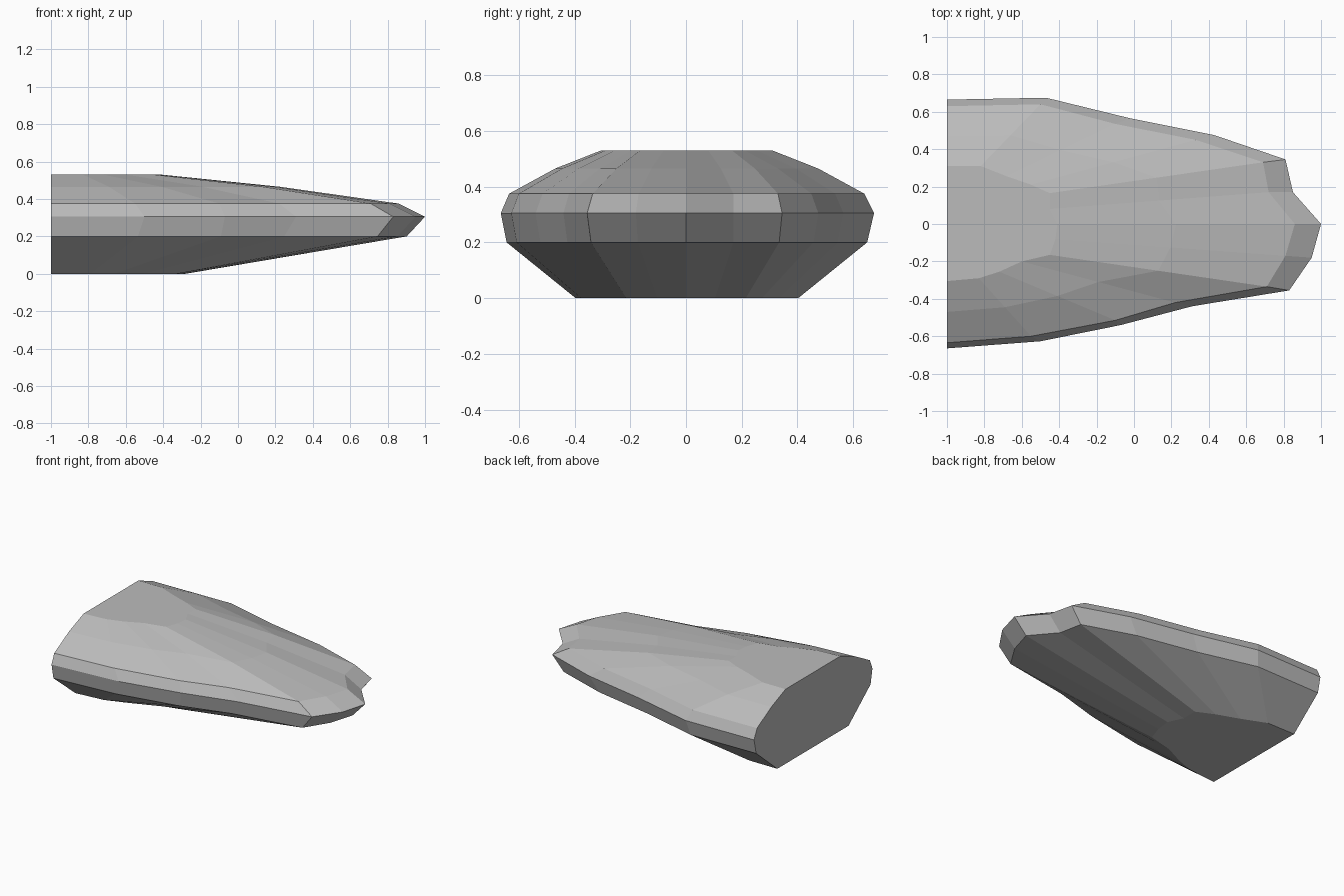
import bpy, bmesh

if "Cube" in bpy.data.objects:
    bpy.data.objects.remove(bpy.data.objects["Cube"])

# Outlines run from the flat back (-x), round the nose (+x), and back again
WIDEST = [(-1, -.665), (-.5, -.627), (-.07, -.54), (.31, -.44), (.83, -.355),
          (.95, -.18), (1, 0), (.85, .17), (.81, .345), (.43, .475),
          (-.02, .565), (-.47, .675), (-1, .665)]
SHOULDER = [(-1, -.635), (-.55, -.6), (-.1, -.515), (.22, -.42), (.71, -.335),
            (.81, -.17), (.86, 0), (.72, .17), (.69, .33), (.33, .45),
            (-.1, .535), (-.5, .64), (-1, .63)]
TOP = [(-1, -.305), (-.83, -.29), (-.72, -.255), (-.6, -.2), (-.45, -.165),
       (-.42, -.08), (-.41, 0), (-.45, .08), (-.45, .165), (-.55, .21),
       (-.68, .255), (-.82, .31), (-1, .31)]


def mix(a, b, t):
    return [(p[0] + (q[0] - p[0]) * t, p[1] + (q[1] - p[1]) * t)
            for p, q in zip(a, b)]


bottom = [(-1 + (x + 1) * 1.22, y * 1.3) for x, y in TOP]

# Contour layers, from the ground up
layers = [(0, bottom),
          (.2, mix(WIDEST, SHOULDER, .7)),
          (.305, WIDEST),
          (.375, SHOULDER),
          (.465, mix(SHOULDER, TOP, .5)),
          (.53, TOP)]

# Faceted stone body lofted through the layers
bm = bmesh.new()
rings = [[bm.verts.new((x, y, z)) for x, y in pts] for z, pts in layers]
n = len(TOP)
for low, high in zip(rings, rings[1:]):
    for i in range(n - 1):
        bm.faces.new((low[i], low[i + 1], high[i + 1], high[i]))

# Flat underside, top and back
bm.faces.new(rings[0][::-1])
bm.faces.new(rings[-1])
bm.faces.new([r[0] for r in rings] + [r[-1] for r in reversed(rings)])
bmesh.ops.recalc_face_normals(bm, faces=bm.faces)

mesh = bpy.data.meshes.new("stone_ledge")
bm.to_mesh(mesh)
bm.free()
stone = bpy.data.materials.new("stone grey")
stone.diffuse_color = (.5, .5, .5, 1)
stone.use_nodes = True
stone.node_tree.nodes["Principled BSDF"].inputs["Base Color"].default_value = stone.diffuse_color
mesh.materials.append(stone)
body = bpy.data.objects.new("stone_ledge", mesh)
bpy.context.collection.objects.link(body)
